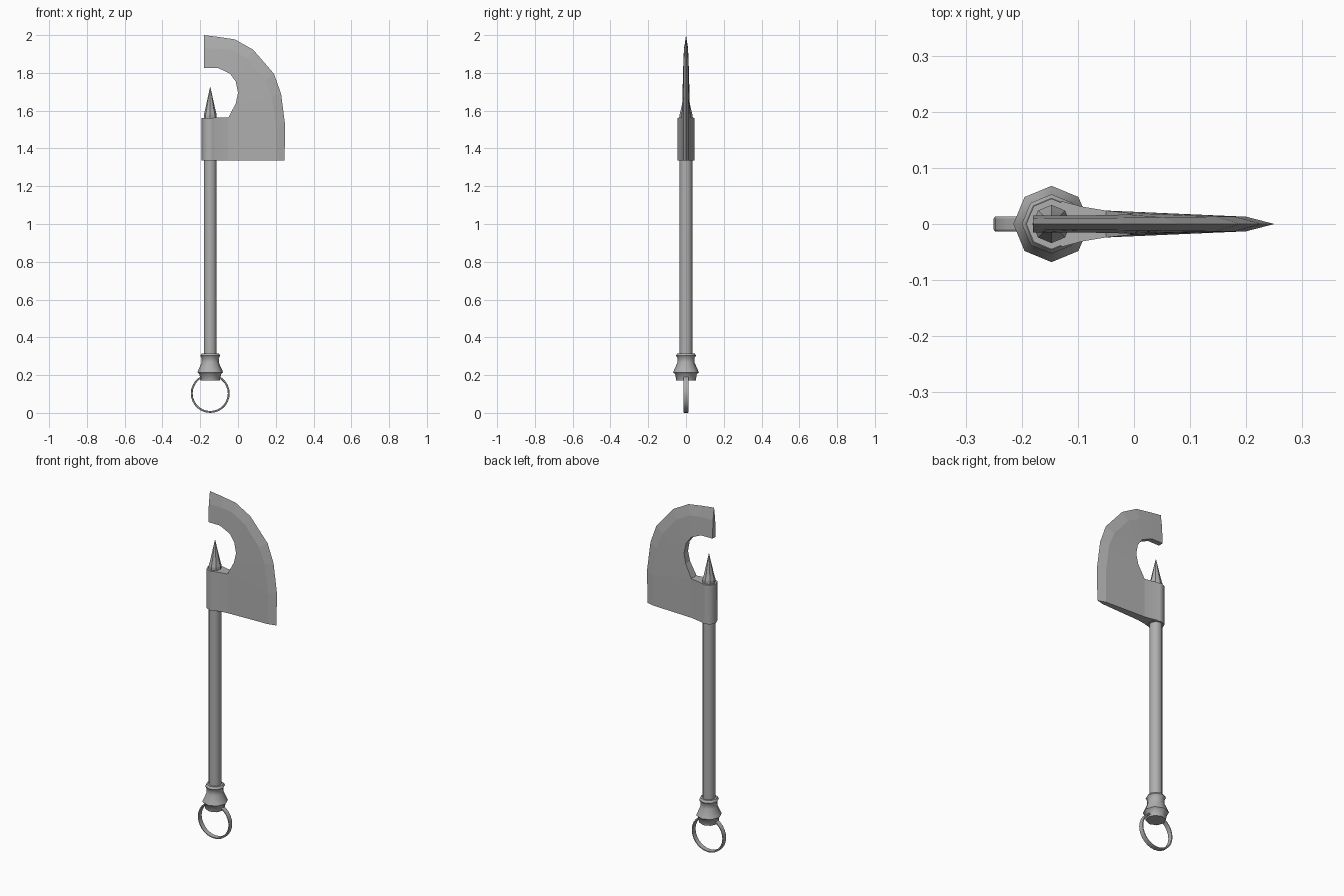
import bpy, bmesh, math

cube = bpy.data.objects.get("Cube")
if cube:
    bpy.data.objects.remove(cube, do_unlink=True)

AXIS_X = -0.147
GREY = (0.43, 0.43, 0.43, 1)

steel = bpy.data.materials.new("Grey steel")
steel.use_nodes = True
steel.diffuse_color = GREY
steel.node_tree.nodes["Principled BSDF"].inputs["Base Color"].default_value = GREY


def loft(name, sections, closed=False, caps=(True, True), smooth=None):
    """Bridge a row of equal-length cross-sections into one skin."""
    bm = bmesh.new()
    rings = [[bm.verts.new(p) for p in s] for s in sections]
    n = len(rings[0])
    pairs = list(zip(rings, rings[1:])) + ([(rings[-1], rings[0])] if closed else [])
    for a, b in pairs:
        for i in range(n):
            j = (i + 1) % n
            bm.faces.new((a[i], a[j], b[j], b[i]))
    if not closed:
        if caps[0]:
            bm.faces.new(rings[0])
        if caps[1]:
            bm.faces.new(rings[-1])
    bmesh.ops.recalc_face_normals(bm, faces=bm.faces)
    mesh = bpy.data.meshes.new(name)
    bm.to_mesh(mesh)
    bm.free()
    mesh.materials.append(steel)
    obj = bpy.data.objects.new(name, mesh)
    bpy.context.collection.objects.link(obj)
    if smooth:
        bpy.ops.object.select_all(action='DESELECT')
        obj.select_set(True)
        bpy.context.view_layer.objects.active = obj
        bpy.ops.object.shade_smooth_by_angle(angle=math.radians(smooth))
    return obj


def turned(name, profile, sides, smooth=None):
    """Turned part on the shaft axis from (radius, height) pairs."""
    angles = [2 * math.pi * i / sides for i in range(sides)]
    return loft(name, [[(AXIS_X + r * math.cos(a), r * math.sin(a), z) for a in angles]
                       for r, z in profile], smooth=smooth)


# Shaft, socket and top spike
turned("shaft", [(0.034, 0.29), (0.034, 1.36)], 12, 35)
turned("socket", [(0.045, 1.335), (0.045, 1.562)], 8, 50)
turned("top_spike", [(0.034, 1.555), (0.034, 1.58), (0.026, 1.61), (0.001, 1.725)], 8)

# Flared pommel
turned("pommel", [(0.052, 0.172), (0.057, 0.205), (0.068, 0.215), (0.064, 0.225),
                  (0.046, 0.265), (0.045, 0.29), (0.053, 0.303), (0.046, 0.315)], 8, 50)

# Hanging ring with a chamfered band section
band = [(0.103, 0.010), (0.101, 0.013), (0.095, 0.013), (0.093, 0.010),
        (0.093, -0.010), (0.095, -0.013), (0.101, -0.013), (0.103, -0.010)]
steps = 28
loft("hanging_ring",
     [[(AXIS_X + r * math.cos(t), y, 0.103 + r * math.sin(t)) for r, y in band]
      for t in (2 * math.pi * i / steps for i in range(steps))], closed=True, smooth=30)

# Blade: cutting edge, bevel ridge (x, z, half width) and inner edge, from tip to heel
edge = [(-0.18, 2.0), (-0.10, 1.99), (-0.016, 1.977), (0.08, 1.923),
        (0.19, 1.796), (0.228, 1.69), (0.25, 1.52), (0.246, 1.335)]
ridge = [(-0.18, 1.93, 0.010), (-0.10, 1.93, 0.011), (-0.03, 1.92, 0.011), (0.05, 1.875, 0.012),
         (0.145, 1.765, 0.013), (0.18, 1.675, 0.013), (0.20, 1.515, 0.013), (0.20, 1.336, 0.013)]
inner = [(-0.18, 1.826, 0.015), (-0.106, 1.826, 0.015), (-0.042, 1.796, 0.016),
         (-0.012, 1.754, 0.017), (0.0, 1.695, 0.018), (-0.012, 1.638, 0.020),
         (-0.05, 1.565, 0.024), (-0.05, 1.337, 0.024)]
loft("axe_blade",
     [[(e[0], 0, e[1]), (r[0], r[2], r[1]), (i[0], i[2], i[1]),
       (i[0], -i[2], i[1]), (r[0], -r[2], r[1])]
      for e, r, i in zip(edge, ridge, inner)])

# Flared neck joining the blade to the socket
loft("blade_neck",
     [[(x, w, 1.337), (x, w, 1.563), (x, -w, 1.563), (x, -w, 1.337)]
      for x, w in ((-0.05, 0.024), (-0.092, 0.031), (-0.13, 0.041))],
     caps=(False, True), smooth=20)
